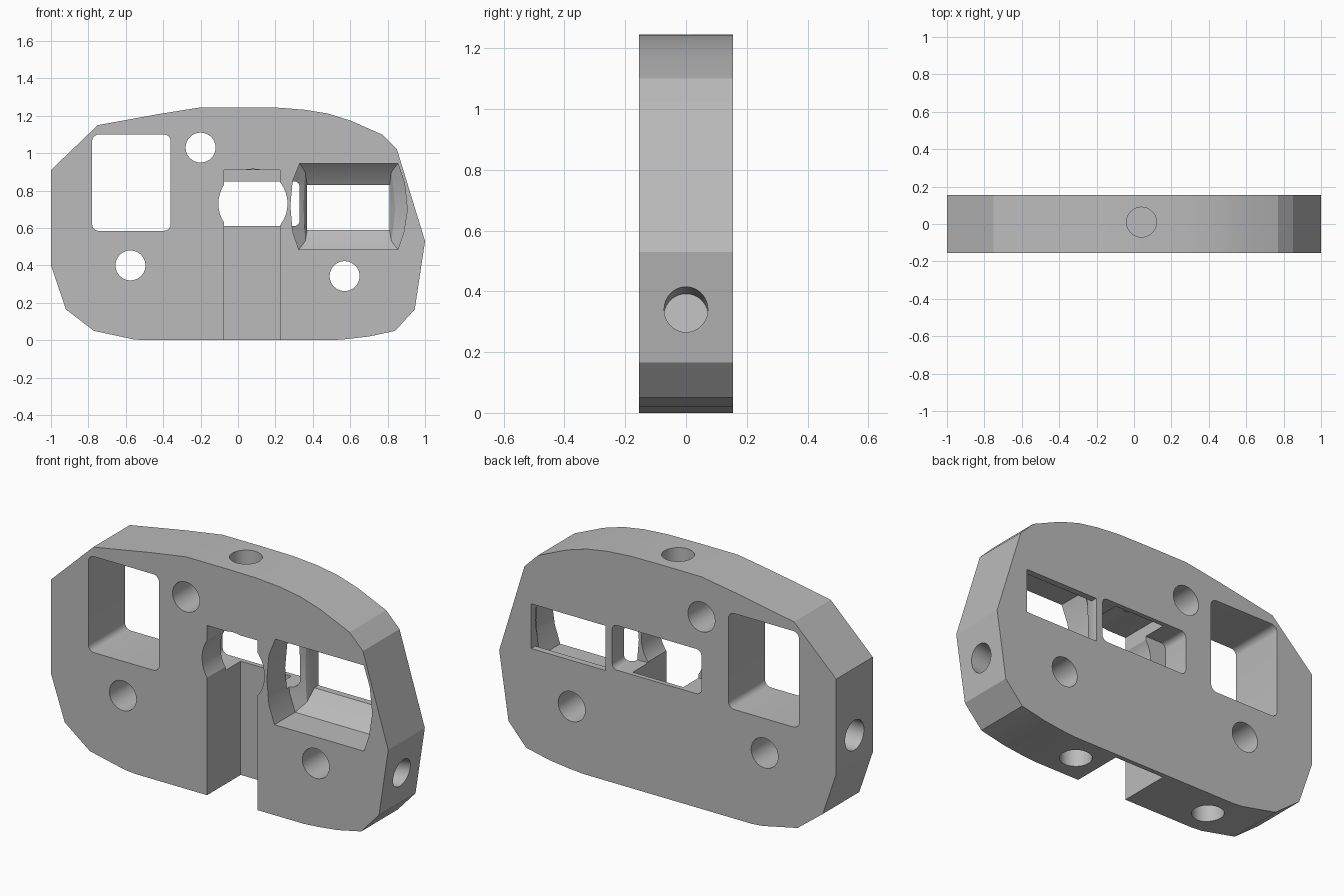
import bpy, bmesh, math
from mathutils import Matrix, Vector

cube = bpy.data.objects.get("Cube")
if cube:
    bpy.data.objects.remove(cube, do_unlink=True)

HALF = 0.155  # half thickness of the plate

grey = bpy.data.materials.new("plain grey")
grey.use_nodes = True
colour = (0.5, 0.5, 0.5, 1)
grey.diffuse_color = colour
grey.node_tree.nodes["Principled BSDF"].inputs["Base Color"].default_value = colour


def make_object(name, bm):
    bmesh.ops.recalc_face_normals(bm, faces=bm.faces)
    mesh = bpy.data.meshes.new(name)
    bm.to_mesh(mesh)
    bm.free()
    mesh.materials.append(grey)
    obj = bpy.data.objects.new(name, mesh)
    bpy.context.collection.objects.link(obj)
    return obj


def loft(name, rings):
    """Skin a list of (y, [(x, z), ...]) sections and cap both ends."""
    bm = bmesh.new()
    loops = [[bm.verts.new((x, y, z)) for x, z in pts] for y, pts in rings]
    n = len(loops[0])
    for a, b in zip(loops, loops[1:]):
        for i in range(n):
            j = (i + 1) % n
            bm.faces.new((a[i], a[j], b[j], b[i]))
    bm.faces.new(loops[0])
    bm.faces.new(loops[-1])
    return make_object(name, bm)


def prism(name, pts, y0, y1):
    return loft(name, [(y0, pts), (y1, pts)])


def rounded(x0, x1, z0, z1, r, steps=5):
    """Rectangle with rounded corners."""
    pts = []
    corners = [(x1 - r, z1 - r), (x0 + r, z1 - r), (x0 + r, z0 + r), (x1 - r, z0 + r)]
    for k, (cx, cz) in enumerate(corners):
        for s in range(steps + 1):
            a = (k + s / steps) * math.pi / 2
            pts.append((cx + r * math.cos(a), cz + r * math.sin(a)))
    return pts


def drill(name, centre, direction, radius, length):
    """Cylinder centred on a point, running along a direction."""
    bm = bmesh.new()
    turn = Vector(direction).to_track_quat('Z', 'Y').to_matrix().to_4x4()
    bmesh.ops.create_cone(bm, cap_ends=True, segments=40, radius1=radius, radius2=radius,
                          depth=length, matrix=Matrix.Translation(centre) @ turn)
    return make_object(name, bm)


# Plate body
outline = [(-1, .91), (-1, .40), (-.92, .165), (-.77, .05), (-.56, .005), (-.5, 0), (.5, 0),
           (.58, .006), (.70, .02), (.84, .05), (.945, .165), (1, .53), (.85, 1.02),
           (.77, 1.10), (.6, 1.175), (.48, 1.212), (.36, 1.232), (.22, 1.243), (.05, 1.245),
           (-.2, 1.245), (-.42, 1.21), (-.75, 1.15)]
body = prism("plate_body", outline, -HALF, HALF)

cutters = []

# Square window
cutters.append(prism("window_cutter", rounded(-.78, -.36, .585, 1.10, .035), -.3, .3))

# Round holes right through
for x, z in ((-.2, 1.03), (-.575, .40), (.57, .343)):
    cutters.append(drill("hole_cutter", (x, 0, z), (0, 1, 0), .08, 1))

# Vertical channel in the front, with a wide bore near its top
cutters.append(prism("channel_cutter", [(-.075, -.1), (.225, -.1), (.225, .91), (-.075, .91)],
                     -.3, .13))
cutters.append(drill("bore_cutter", (.08, -.14, .73), (0, 1, 0), .185, .36))

# Slot open to the back
cutters.append(prism("back_slot_cutter", rounded(-.20, .33, .61, .85, .03), 0, .3))

# Deep front pocket tapering to a rear window
mouth = [(.325, .485), (.855, .485), (.887, .58), (.905, .70), (.89, .84), (.855, .945),
         (.33, .945), (.292, .85), (.28, .72), (.292, .58)]
floor = [(.36, .53), (.82, .53), (.83, .60), (.84, .70), (.83, .82), (.82, .90),
         (.36, .90), (.355, .83), (.35, .72), (.355, .60)]
rear = [(.37, .59), (.81, .59), (.81, .63), (.81, .70), (.81, .79), (.81, .83),
        (.37, .83), (.37, .79), (.37, .71), (.37, .63)]
cutters.append(loft("pocket_cutter", [(-.3, mouth), (.02, mouth), (.07, floor),
                                      (.12, rear), (.3, rear)]))

# Blind holes in the edges
cutters.append(drill("top_hole_cutter", (.04, .01, 1.245), (0, 0, 1), .08, .3))
for x in (-.47, .37):
    cutters.append(drill("bottom_hole_cutter", (x, 0, 0), (0, 0, 1), .08, .3))
cutters.append(drill("left_hole_cutter", (.97, 0, .34), (1, 0, .15), .072, .26))
cutters.append(drill("right_hole_cutter", (-1, 0, .55), (1, 0, 0), .08, .26))

# Cut everything from the body
bpy.context.view_layer.objects.active = body
for cutter in cutters:
    mod = body.modifiers.new("cut", 'BOOLEAN')
    mod.operation = 'DIFFERENCE'
    mod.solver = 'EXACT'
    mod.object = cutter
    bpy.ops.object.modifier_apply(modifier=mod.name)
    bpy.data.objects.remove(cutter, do_unlink=True)

bpy.ops.object.select_all(action='DESELECT')
body.select_set(True)
bpy.ops.object.shade_smooth_by_angle(angle=math.radians(20))
